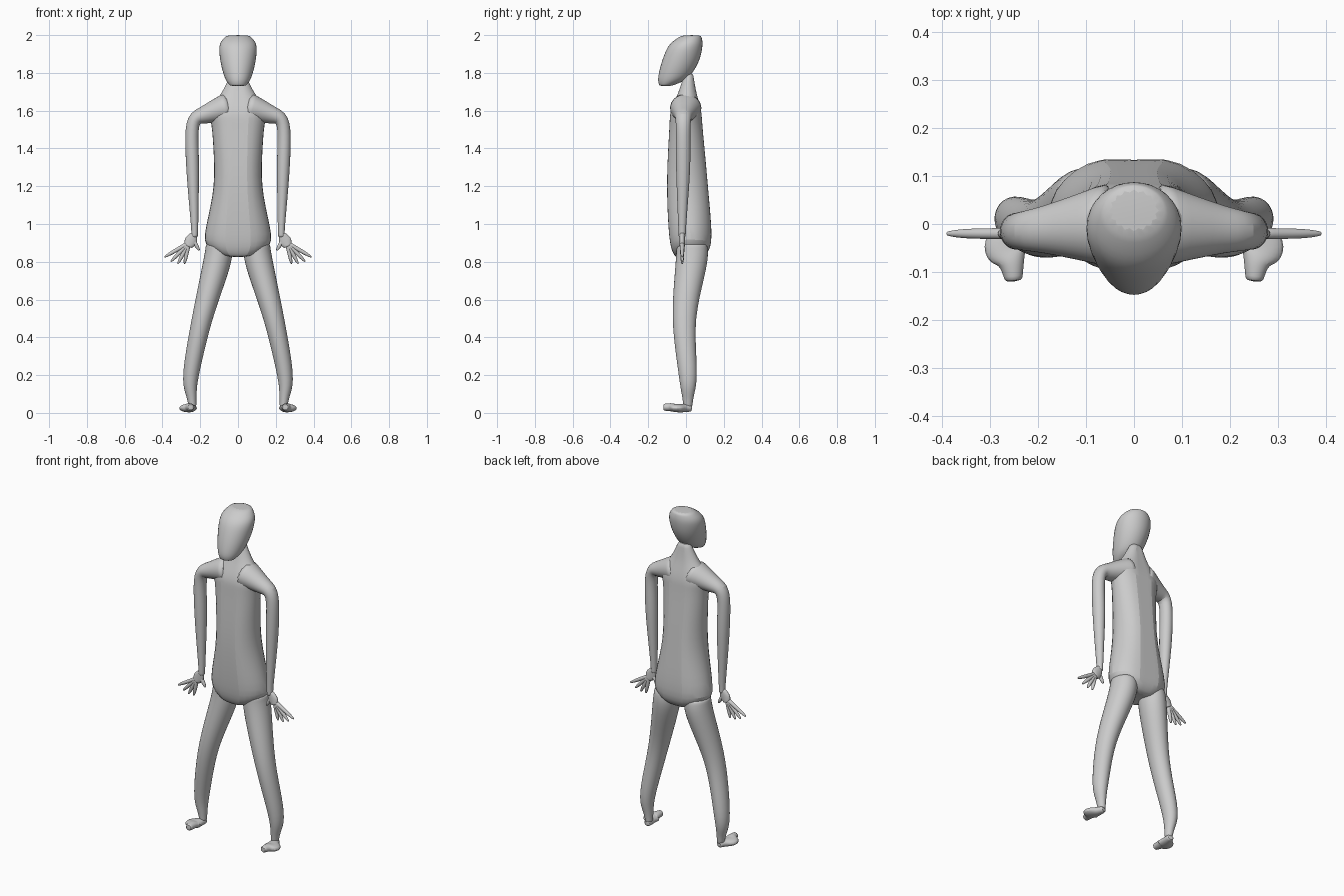
import bpy, bmesh, math
from mathutils import Vector

old = bpy.data.objects.get("Cube")
if old:
    bpy.data.objects.remove(old)

grey = (.6, .6, .6, 1)
skin = bpy.data.materials.new("plain grey")
skin.use_nodes = True
skin.diffuse_color = grey
skin.node_tree.nodes["Principled BSDF"].inputs["Base Color"].default_value = grey

SIDES = 16
STEPS = 3
DEPTH_AXIS = Vector((0, 1, 0))
HEIGHT_AXIS = Vector((0, 0, 1))


def refine(stations):
    """Run a smooth curve through a few stations and return the denser list."""
    dense = []
    last = len(stations) - 1
    for index in range(last):
        before, start = stations[max(index - 1, 0)], stations[index]
        end, after = stations[index + 1], stations[min(index + 2, last)]
        for step in range(STEPS):
            t = step / STEPS
            dense.append([
                (2 * b + (c - a) * t + (2 * a - 5 * b + 4 * c - d) * t * t
                 + (3 * b - a - 3 * c + d) * t ** 3) / 2
                for a, b, c, d in zip(before, start, end, after)])
    dense.append(stations[last])
    return dense


def loft(name, stations, ref=DEPTH_AXIS, flip=1, sculpt=None):
    """Skin a tube through (x, y, z, radius across, radius along ref)."""
    rings = refine(stations)
    centres = [Vector((x * flip, y, z)) for x, y, z, across, along in rings]
    bm = bmesh.new()
    loops = []
    for index, centre in enumerate(centres):
        following = centres[min(index + 1, len(centres) - 1)]
        tangent = following - centres[max(index - 1, 0)]
        sideways = tangent.cross(ref).normalized()
        across, along = rings[index][3:]
        loop = []
        for corner in range(SIDES):
            angle = math.tau * corner / SIDES
            point = centre + sideways * across * math.cos(angle) + ref * along * math.sin(angle)
            if sculpt:
                sculpt(point, centre)
            loop.append(bm.verts.new(point))
        loops.append(loop)
    for lower, upper in zip(loops, loops[1:]):
        for corner in range(SIDES):
            nxt = (corner + 1) % SIDES
            bm.faces.new((lower[corner], lower[nxt], upper[nxt], upper[corner]))
    bm.faces.new(loops[0])
    bm.faces.new(loops[-1])
    bmesh.ops.recalc_face_normals(bm, faces=bm.faces)

    mesh = bpy.data.meshes.new(name)
    bm.to_mesh(mesh)
    bm.free()
    mesh.materials.append(skin)
    part = bpy.data.objects.new(name, mesh)
    bpy.context.collection.objects.link(part)
    soften = part.modifiers.new("soften", "SUBSURF")
    soften.levels = soften.render_levels = 1
    bpy.context.view_layer.objects.active = part
    part.select_set(True)
    bpy.ops.object.shade_smooth_by_angle(angle=math.radians(30))
    part.select_set(False)


def upright(spans):
    """Stations for a centred part from (height, front, back, half width)."""
    return [(0, (front + back) / 2, height, half, (back - front) / 2)
            for height, front, back, half in spans]


def limb(points, depth=1, limit=1):
    """Stations from (x, y, z, radius), with a depth ratio and a depth limit."""
    return [(x, y, z, radius, min(radius * depth, limit)) for x, y, z, radius in points]


def crease(point, centre):
    """Groove down the middle of the torso, and hips that rise to the sides."""
    if abs(point.x) < .005:
        point.y += (centre.y - point.y) * .15
    point.z += 15 * point.x ** 2 * max(.92 - point.z, 0)


# Head, leaning forward over the neck
loft("head", upright([
    (1.73, -.14, -.08, .04), (1.77, -.15, .01, .07), (1.86, -.13, .07, .095),
    (1.95, -.09, .09, .1), (2, -.02, .08, .06)]))

# Torso and neck
loft("torso", upright([
    (.82, -.06, .09, .1), (.9, -.1, .15, .185), (1.2, -.115, .13, .13),
    (1.5, -.1, .1, .14), (1.6, -.09, .09, .155), (1.7, -.045, .06, .085),
    (1.8, -.01, .04, .035)]), sculpt=crease)

# Limbs, made once for each side
arm = limb([
    (.04, 0, 1.62, .085), (.17, -.01, 1.58, .05), (.24, -.015, 1.53, .036),
    (.24, -.015, 1.3, .035), (.23, -.02, 1, .02), (.23, -.02, .93, .017)], depth=1.1)
leg = limb([
    (.1, .03, .9, .07), (.11, .03, .8, .075), (.19, -.01, .5, .055),
    (.25, .01, .2, .043), (.245, .01, .08, .026), (.24, .01, .03, .02)], depth=1.15)
foot = limb([
    (.24, .03, .025, .018), (.25, -.01, .025, .03), (.265, -.05, .025, .05),
    (.255, -.08, .03, .028), (.25, -.12, .03, .018)], limit=.022)
palm = limb([
    (.23, -.02, .95, .017), (.25, -.02, .91, .034), (.265, -.02, .88, .02)], limit=.015)


def finger(name, root, angle, length, flip):
    """Thin tapering finger pointing down and out at an angle."""
    stations = []
    for share, radius in ((0, .012), (.7, .01), (1, .004)):
        reach = length * share
        stations.append((root[0] + reach * math.cos(angle), -.02,
                         root[1] - reach * math.sin(angle), radius, radius))
    loft(name, stations, flip=flip)


for side, flip in (("left", 1), ("right", -1)):
    loft(side + "_arm", arm, flip=flip)
    loft(side + "_leg", leg, flip=flip)
    loft(side + "_foot", foot, ref=HEIGHT_AXIS, flip=flip)
    loft(side + "_palm", palm, flip=flip)
    for order, label in enumerate(("little", "ring", "middle", "index")):
        finger(f"{side}_{label}_finger", (.26, .9), math.radians(30 + 16 * order),
               .15 - .012 * order, flip)
    finger(side + "_thumb", (.24, .92), math.radians(120), .07, flip)
